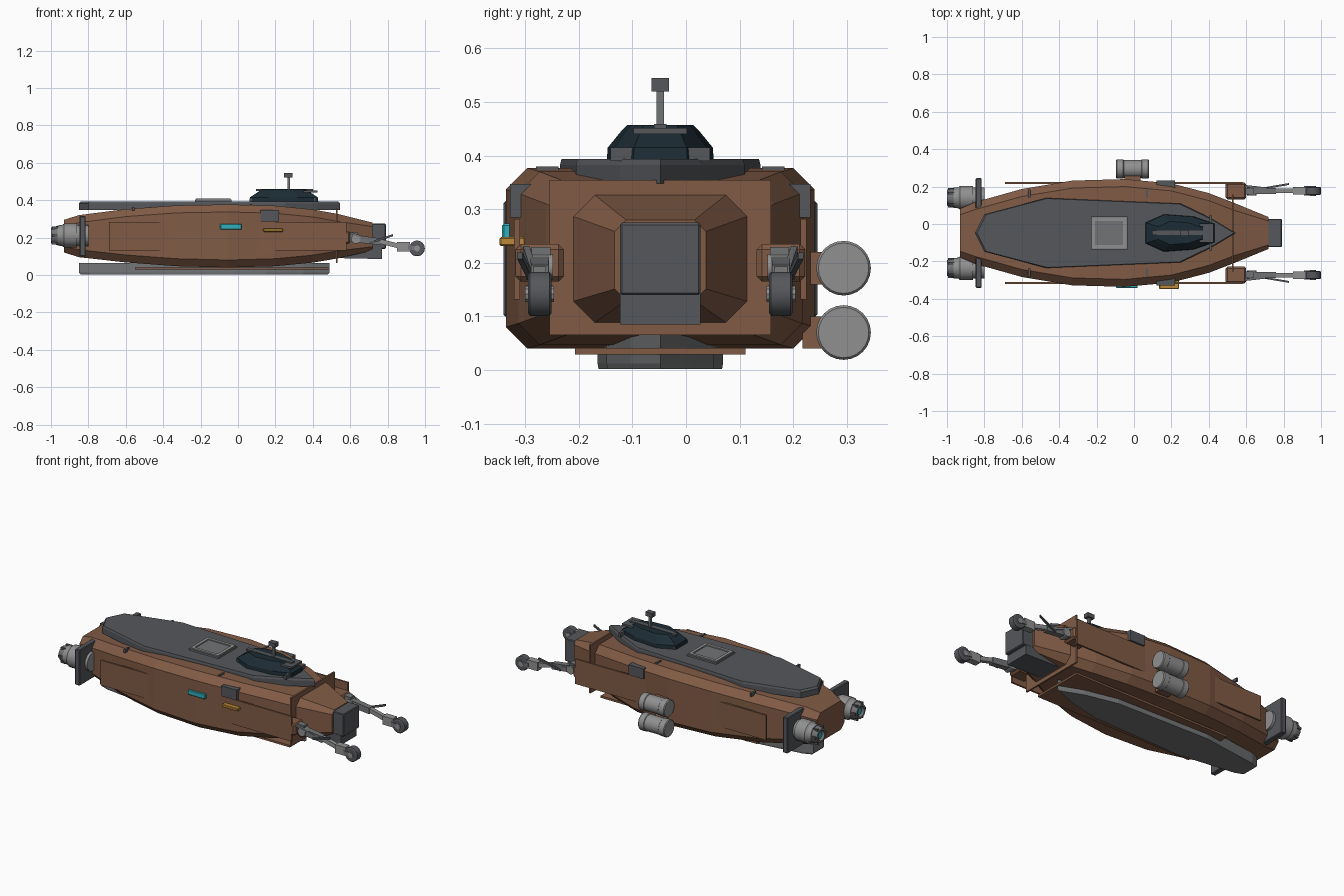
import bpy, bmesh
from math import radians, cos, sin, tau
from mathutils import Vector

if "Cube" in bpy.data.objects:
    bpy.data.objects.remove(bpy.data.objects["Cube"])

CY = -0.048  # centre line of the ship in y


def mat(name, r, g, b):
    m = bpy.data.materials.new(name)
    m.diffuse_color = (r, g, b, 1)
    m.use_nodes = True
    m.node_tree.nodes["Principled BSDF"].inputs["Base Color"].default_value = m.diffuse_color
    return m


BROWN = mat("rust_paint", 0.22, 0.105, 0.06)
DARK = mat("dark_metal", 0.09, 0.095, 0.105)
MID = mat("mid_metal", 0.17, 0.175, 0.18)
LIGHT = mat("light_metal", 0.28, 0.28, 0.28)
GLASS = mat("dark_glass", 0.012, 0.025, 0.035)
CYAN = mat("cyan_light", 0.03, 0.42, 0.5)
AMBER = mat("amber_light", 0.5, 0.25, 0.04)


def loft(name, rings, m, bevel=0):
    # skin a list of equal-length point rings and cap both ends
    bm = bmesh.new()
    vs = [[bm.verts.new((x, y + CY, z)) for x, y, z in r] for r in rings]
    n = len(vs[0])
    for a, b in zip(vs, vs[1:]):
        for i in range(n):
            j = (i + 1) % n
            bm.faces.new((a[i], a[j], b[j], b[i]))
    bm.faces.new(vs[0])
    bm.faces.new(vs[-1])
    bmesh.ops.recalc_face_normals(bm, faces=bm.faces)
    me = bpy.data.meshes.new(name)
    bm.to_mesh(me)
    bm.free()
    me.materials.append(m)
    ob = bpy.data.objects.new(name, me)
    bpy.context.collection.objects.link(ob)
    if bevel:
        b = ob.modifiers.new("bevel", "BEVEL")
        b.width, b.segments = bevel, 1
    return ob


def box(name, x, y, z, m, bevel=0):
    # box given by its (min, max) along each axis, y from the centre line
    rings = [[(xx, y[0], z[0]), (xx, y[1], z[0]), (xx, y[1], z[1]), (xx, y[0], z[1])] for xx in x]
    return loft(name, rings, m, bevel)


def turned(name, axis, centre, prof, m, n=20):
    # revolve (position, radius) pairs about x or y through centre
    rings = []
    for t, r in prof:
        ring = []
        for i in range(n):
            a, b = r * cos(tau * i / n), r * sin(tau * i / n)
            off = (t, a, b) if axis == "x" else (a, t, b)
            ring.append(tuple(Vector(centre) + Vector(off)))
        rings.append(ring)
    ob = loft(name, rings, m)
    bpy.context.view_layer.objects.active = ob
    ob.select_set(True)
    bpy.ops.object.shade_smooth_by_angle(angle=radians(30))
    ob.select_set(False)
    return ob


def bar(name, a, b, wy, wz, m, taper=1):
    # beam between two points
    rings = []
    for (x, y, z), k in ((a, 1), (b, taper)):
        h, v = wy * k / 2, wz * k / 2
        rings.append([(x, y - h, z - v), (x, y + h, z - v), (x, y + h, z + v), (x, y - h, z + v)])
    return loft(name, rings, m)


def octagon(x, hw, zb, zt):
    c = min(0.04, hw * 0.25)
    return [(x, -hw, zb + c), (x, -hw + c, zb), (x, hw - c, zb), (x, hw, zb + c),
            (x, hw, zt - c), (x, hw - c, zt), (x, -hw + c, zt), (x, -hw, zt - c)]


def slab(name, half, levels, m):
    # symmetric plan outline stacked at (z, scale) levels
    full = half + [(x, -y) for x, y in reversed(half) if y > 0]
    mid = (half[0][0] + half[-1][0]) / 2
    return loft(name, [[(mid + (x - mid) * s, y * s, z) for x, y in full] for z, s in levels], m)


# Hull
stations = [(-.93, .13, .12, .295), (-.85, .165, .095, .32), (-.6, .235, .067, .352),
            (-.33, .28, .047, .372), (-.05, .288, .04, .377), (.2, .265, .047, .37),
            (.4, .213, .066, .35), (.53, .163, .088, .327), (.72, .085, .13, .28)]
loft("hull", [octagon(*s) for s in stations], BROWN)
box("nose_collar", (.523, .533), (-.207, .207), (.065, .355), BROWN)

# Nose block
box("nose_block", (.70, .79), (-.075, .075), (.14, .275), DARK, .004)
loft("nose_chin", [[(x, -.075, b), (x, .075, b), (x, .075, .143), (x, -.075, .143)]
                   for x, b in ((.54, .09), (.77, .085))], DARK)

# Deck and keel armour
slab("deck_plate", [(-.85, 0), (-.80, .1), (-.47, .187), (.25, .157), (.42, .075), (.545, 0)],
     [(.348, 1), (.383, 1), (.394, .985)], DARK)
slab("keel_plate", [(-.85, .05), (-.80, .07), (-.45, .117), (.15, .1), (.35, .055), (.49, 0)],
     [(.065, 1), (.012, 1), (.002, .985)], MID)
box("belly_panel", (-.55, .49), (-.159, .159), (.029, .041), BROWN)

# Hatch
box("hatch_frame", (-.23, -.035), (-.087, .087), (.385, .403), MID)
for s in (-1, 1):
    box("hatch_rim_side", (-.225, -.04), sorted((s * .065, s * .082)), (.4, .41), LIGHT)
    xc = -.1325 + s * .084
    box("hatch_rim_end", (xc - .009, xc + .009), (-.065, .065), (.4, .41), LIGHT)

# Canopy with roof strip, frame bars and periscope
slab("canopy", [(.06, .055), (.16, .1), (.32, .088), (.43, .05)],
     [(.39, 1), (.415, .98), (.447, .72), (.457, .62)], GLASS)
box("canopy_front_bar", (.403, .418), (-.093, .093), (.39, .415), DARK)
box("canopy_rear_bar", (.065, .078), (-.06, .06), (.39, .41), DARK)
box("canopy_visor", (.35, .425), (-.05, .05), (.44, .452), DARK)
box("canopy_spine", (.095, .40), (-.012, .012), (.448, .459), DARK)
box("periscope_post", (.264, .277), (-.007, .007), (.45, .525), MID)
box("periscope_head", (.247, .292), (-.016, .016), (.52, .545), DARK)

# Parts found on both sides
for s in (-1, 1):
    def Y(a, b):
        return sorted((s * a, s * b))
    box("side_panel", (-.69, .58), Y(.262, .273), (.132, .282), BROWN)
    box("side_vent", (.12, .22), Y(.24, .28), (.285, .347), DARK)
    box("tail_fin", (-.847, -.815), Y(.115, .293), (.1, .315), DARK, .004)
    for x in (-.56, .07):
        box("deck_cleat", (x - .006, x + .006), Y(.19, .232), (.345, .364 if x < 0 else .38), DARK)

    # Engine
    c = (0, s * .188, .211)
    turned("engine_body", "x", c, [(-.80, .055), (-.86, .056), (-.862, .064), (-.93, .064),
                                   (-.94, .056), (-.965, .054)], LIGHT, 24)
    turned("engine_nozzle", "x", c, [(-.955, .048), (-.97, .05), (-1.0, .042), (-1.0, .03),
                                     (-.98, .026)], MID, 16)
    turned("engine_glow", "x", c, [(-.975, .026), (-.99, .02)], CYAN, 12)
    for i in range(6):
        a = tau * i / 6
        y, z = s * .188 + .046 * cos(a), .211 + .046 * sin(a)
        bar("nozzle_petal", (-.96, y, z), (-.995, y, z), .014, .014, DARK)

    # Manipulator arm
    y = s * .225
    box("arm_mount", (.49, .60), Y(.18, .27), (.165, .235), BROWN, .01)
    box("shoulder_block", (.57, .64), Y(.205, .24), (.175, .23), MID)
    turned("shoulder_joint", "y", (.63, y, .192), [(-.025, .025), (.025, .025)], LIGHT, 14)
    bar("upper_arm", (.62, y, .195), (.76, y, .178), .036, .04, MID, .9)
    bar("forearm", (.74, y, .185), (.86, y, .155), .024, .026, LIGHT)
    box("wrist", (.85, .92), Y(.205, .245), (.125, .176), LIGHT)
    turned("claw_wheel", "y", (.957, y, .142), [(-.022, .036), (-.018, .042), (.018, .042),
                                                (.022, .036)], DARK, 18)
    turned("claw_hub", "y", (.957, y, .142), [(-.027, .016), (.027, .016)], LIGHT, 10)
    bar("claw_fork", (.91, y, .147), (.96, y, .142), .05, .022, MID)
    bar("feeler", (.70, s * .24, .17), (.83, s * .262, .213), .01, .012, DARK)
    bar("arm_strut", (.60, s * .25, .225), (.73, s * .235, .18), .012, .012, MID)

# Lights on the front flank
box("window_light", (-.095, .02), (-.295, -.27), (.243, .273), CYAN, .003)
box("marker_light", (.135, .24), (-.3, -.25), (.231, .248), AMBER, .003)

# Twin tanks on the far flank
for z in (.19, .07):
    box("tank_bracket", (-.05, .035), (.265, .31), (z - .03, z + .03), BROWN)
    turned("tank", "x", (-.0075, .342, z), [(-.088, .047), (-.083, .051), (-.05, .051), (-.047, .048),
           (.047, .048), (.05, .051), (.083, .051), (.088, .047)], LIGHT, 24)
